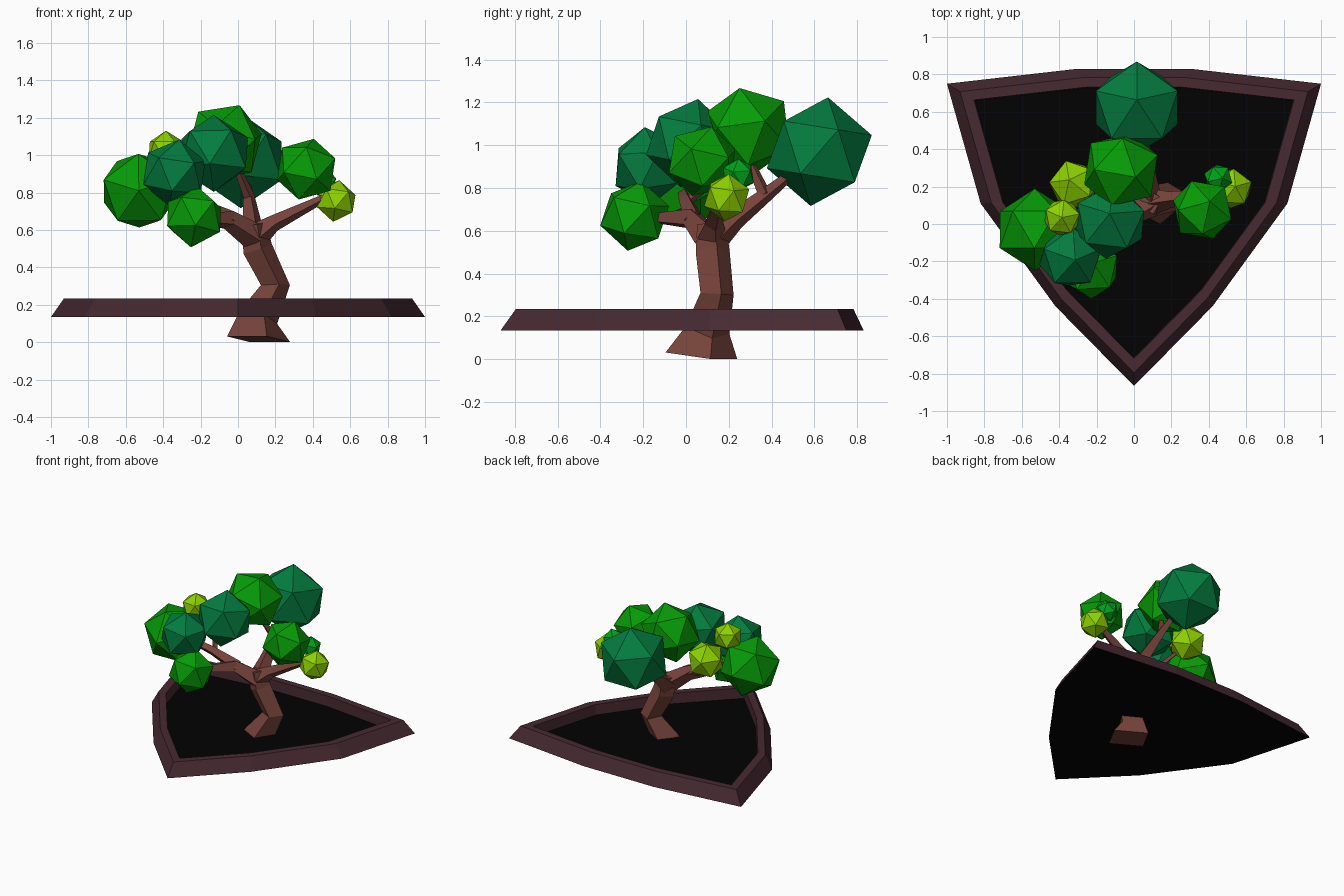
import bpy, bmesh, math
from mathutils import Vector, Quaternion

if "Cube" in bpy.data.objects:
    bpy.data.objects.remove(bpy.data.objects["Cube"])


def mat(name, rgb):
    m = bpy.data.materials.new(name)
    m.diffuse_color = (*rgb, 1)
    m.use_nodes = True
    m.node_tree.nodes["Principled BSDF"].inputs["Base Color"].default_value = m.diffuse_color
    return m


BARK = mat("bark brown", (0.18, 0.056, 0.043))
POT = mat("dark plum tray", (0.063, 0.023, 0.032))
SOIL = mat("black soil", (0.0005, 0.0005, 0.0005))
GREEN = mat("leaf green", (0.002, 0.33, 0.002))
TEAL = mat("deep teal green", (0.001, 0.2, 0.05))
LIME = mat("lime green", (0.27, 0.64, 0.0))
BRIGHT = mat("bright green", (0.0, 0.36, 0.012))


def finish(name, bm, *mats):
    bmesh.ops.recalc_face_normals(bm, faces=bm.faces)
    me = bpy.data.meshes.new(name)
    bm.to_mesh(me)
    bm.free()
    for m in mats:
        me.materials.append(m)
    ob = bpy.data.objects.new(name, me)
    bpy.context.collection.objects.link(ob)
    return ob


def loft(bm, rings, mat_index=lambda i: 0):
    """Skin a list of equal-length rings and cap both ends."""
    vs = [[bm.verts.new(p) for p in r] for r in rings]
    n = len(vs[0])
    for i, (a, b) in enumerate(zip(vs, vs[1:])):
        for k in range(n):
            f = bm.faces.new((a[k], a[(k + 1) % n], b[(k + 1) % n], b[k]))
            f.material_index = mat_index(i)
    for cap in (vs[0], vs[-1]):
        bm.faces.new(cap).material_index = mat_index(-1)


def limb(name, path, sides=4, start_normal=None):
    """Tapered faceted tube along (x, y, z, radius) points."""
    pts = [Vector(p[:3]) for p in path]
    rings = []
    for i, p in enumerate(pts):
        d = pts[min(i + 1, len(pts) - 1)] - pts[max(i - 1, 0)]
        if i == 0 and start_normal:
            d = Vector(start_normal)
        q = Vector((0, 0, 1)).rotation_difference(d.normalized())
        r = path[i][3]
        rings.append([p + q @ Vector((r * math.cos(a), r * math.sin(a), 0))
                      for a in (2 * math.pi * k / sides + 0.25 for k in range(sides))])
    bm = bmesh.new()
    loft(bm, rings)
    finish(name, bm, BARK)


# Tray: shield outline with sloping wall, flat rim and sunken soil
half = [(0.3, 0.83), (1, 0.75), (0.82, 0.11), (0.42, -0.44)]
outline = half + [(0, -0.866)] + [(-x, y) for x, y in reversed(half)]
rings = [[(x * s, 0.15 + (y - 0.15) * s, z) for x, y in outline]
         for s, z in ((1, 0.135), (0.93, 0.235), (0.855, 0.235), (0.85, 0.155))]
bm = bmesh.new()
loft(bm, rings, lambda i: 1 if i < 0 else 0)
finish("tray", bm, POT, SOIL)

# Trunk, with its foot showing below the tray
limb("trunk", [(0.11, 0.072, 0.016, 0.174), (0.11, 0.1, 0.135, 0.108),
               (0.2, 0.145, 0.305, 0.08), (0.105, 0.125, 0.5, 0.082),
               (0.085, 0.12, 0.63, 0.07)], start_normal=(0.06, 0.11, 1))

# Branches
limb("right_branch", [(0.09, 0.12, 0.56, 0.075), (0.19, 0.13, 0.635, 0.045), (0.5, 0.17, 0.79, 0.018)])
limb("left_branch", [(0.09, 0.11, 0.56, 0.075), (-0.05, 0.03, 0.655, 0.055), (-0.24, -0.18, 0.66, 0.022)])
limb("far_left_branch", [(-0.03, 0.04, 0.65, 0.05), (-0.22, 0.0, 0.74, 0.034), (-0.46, -0.02, 0.8, 0.02)])
limb("lime_twig", [(-0.2, 0.0, 0.73, 0.022), (-0.31, 0.17, 0.87, 0.014)])
limb("back_branch", [(0.08, 0.13, 0.56, 0.07), (0.075, 0.23, 0.655, 0.05),
                     (0.06, 0.37, 0.765, 0.035), (0.04, 0.5, 0.87, 0.022)])
limb("upper_twig", [(0.065, 0.37, 0.765, 0.032), (0.0, 0.3, 0.92, 0.02)])


# Foliage: icosahedra with one corner pointing along "up"
def leaf(name, m, c, r, up, spin=0.0):
    bm = bmesh.new()
    bmesh.ops.create_icosphere(bm, subdivisions=1, radius=r)
    q = Vector((0, 0, 1)).rotation_difference(Vector(up).normalized())
    q = q @ Quaternion((0, 0, 1), spin)
    for v in bm.verts:
        v.co = q @ v.co + Vector(c)
    finish(name, bm, m)


H = math.pi / 2
leaf("far_left_foliage", GREEN, (-0.53, -0.03, 0.81), 0.22, (0, 1, 0), 0.3)
leaf("front_left_foliage", TEAL, (-0.34, -0.175, 0.905), 0.182, (0.15, -0.1, 1), H)
leaf("low_front_foliage", GREEN, (-0.235, -0.24, 0.67), 0.167, (0.1, 0.2, 1), 0.4)
leaf("middle_foliage", TEAL, (-0.13, 0.015, 1.01), 0.21, (0, 0.2, 1), 0.2)
leaf("top_foliage", GREEN, (-0.07, 0.29, 1.07), 0.216, (0.4, -0.2, 1), 0.5)
leaf("back_foliage", TEAL, (0.015, 0.623, 0.97), 0.257, (0, 0.16, 1), H)
leaf("right_foliage", GREEN, (0.365, 0.075, 0.925), 0.173, (0.25, 0.28, 1), 0.8)
leaf("right_lime_foliage", LIME, (0.525, 0.19, 0.755), 0.113, (0.15, 0.1, 1), 0.3)
leaf("small_bright_foliage", BRIGHT, (0.45, 0.245, 0.86), 0.08, (0.3, 0, 1), 0.9)
leaf("back_lime_foliage", LIME, (-0.32, 0.21, 0.895), 0.138, (-0.2, 0.2, 1), 0.6)
leaf("upper_lime_foliage", LIME, (-0.385, 0.035, 1.025), 0.106, (0, 0, 1), 0.2)
